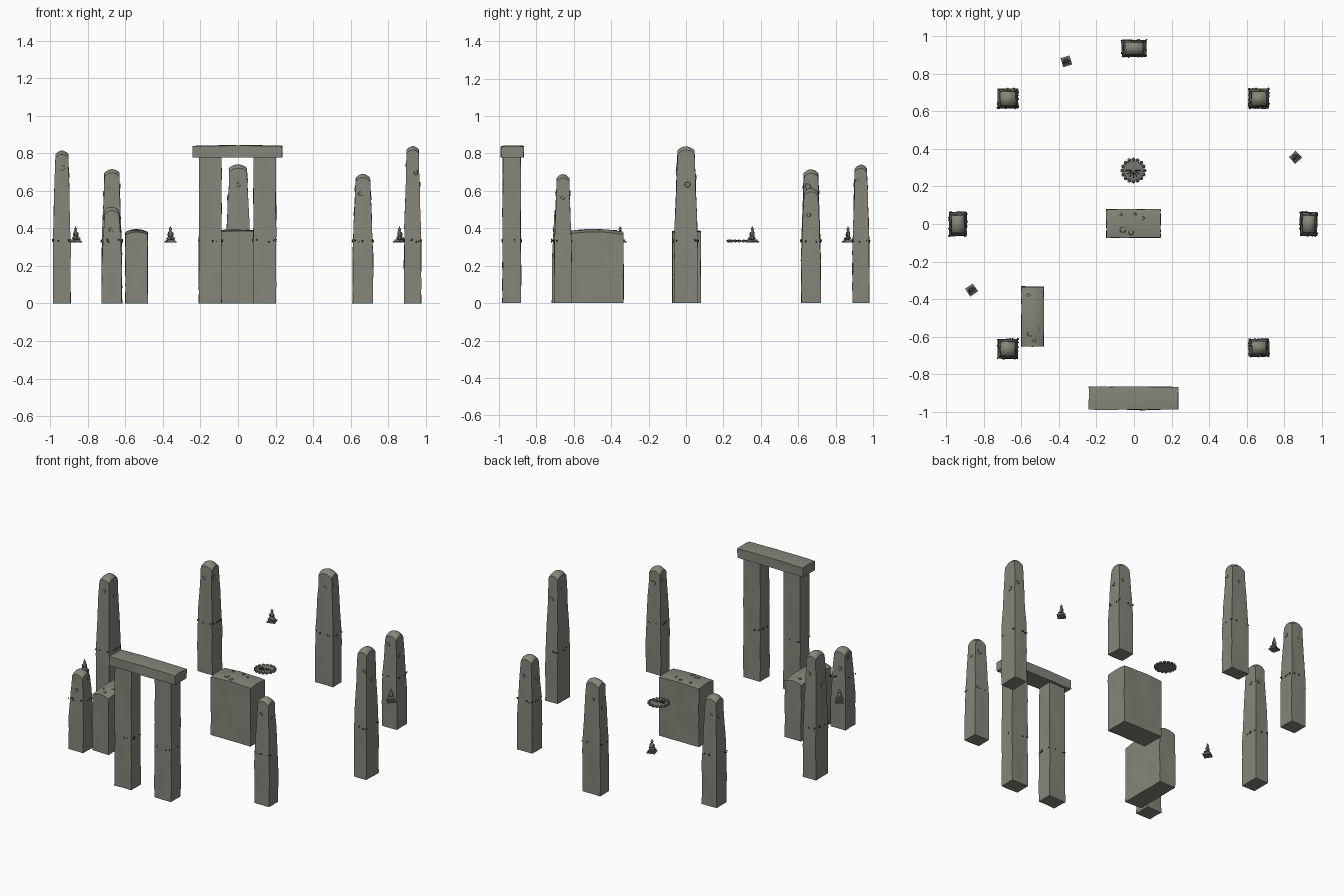
import bpy, bmesh, math, random
from mathutils import Vector, Matrix, noise

random.seed(4)
if "Cube" in bpy.data.objects:
    bpy.data.objects.remove(bpy.data.objects["Cube"])


def material(name, r, g, b):
    m = bpy.data.materials.new(name)
    m.use_nodes = True
    m.diffuse_color = (r, g, b, 1)
    bsdf = m.node_tree.nodes["Principled BSDF"]
    bsdf.inputs["Base Color"].default_value = (r, g, b, 1)
    bsdf.inputs["Roughness"].default_value = 0.9
    return m


STONE = material("weathered_stone", 0.235, 0.235, 0.19)
LICHEN = material("lichen", 0.21, 0.215, 0.165)
MOSS = material("dark_moss", 0.05, 0.06, 0.03)
IDOL = material("carved_stone", 0.18, 0.18, 0.155)
GROUND = 0.325  # level of the tufts, figures and hearth


def finish(bm, name, mat, angle=35):
    mesh = bpy.data.meshes.new(name)
    bm.normal_update()
    bm.to_mesh(mesh)
    bm.free()
    mesh.materials.append(mat)
    ob = bpy.data.objects.new(name, mesh)
    bpy.context.collection.objects.link(ob)
    bpy.ops.object.select_all(action="DESELECT")
    ob.select_set(True)
    bpy.context.view_layer.objects.active = ob
    bpy.ops.object.shade_smooth_by_angle(angle=math.radians(angle))
    return ob


def rough_block(name, x, y, w, d, h, z=0, taper=1.0, dome=0.0, rough=0.004):
    """Gridded box, narrowed above its middle, with a domed top."""
    bm = bmesh.new()
    bmesh.ops.create_cube(bm, size=2)
    bmesh.ops.subdivide_edges(bm, edges=bm.edges[:], cuts=7, use_grid_fill=True)
    for v in bm.verts:
        u, s, t = v.co.x, v.co.y, (v.co.z + 1) / 2
        k = 1 - (1 - taper) * max(0, t - 0.4) / 0.6
        p = Vector((x + u * k * w / 2, y + s * k * d / 2, z + t * h))
        p.z -= dome * (u * u + s * s) / 2 * t ** 3
        n = noise.noise_vector(p * 14) * rough
        n.z *= 0.4 if t > 0 else 0
        v.co = p + n
    return finish(bm, name, STONE)


def tufts(name, x, y, w, d):
    """Small clumps round the foot line of a stone."""
    bm = bmesh.new()
    for i in range(14):
        along = random.uniform(-1, 1)
        side = random.choice((-1, 1))
        u, v = (along, side) if i % 2 else (side, along)
        r = random.uniform(0.003, 0.006)
        place = Matrix.Translation((x + u * w * 0.51, y + v * d * 0.51,
                                    0.333 + random.uniform(-0.007, 0.007)))
        bmesh.ops.create_icosphere(bm, subdivisions=1, radius=r, matrix=place)
    finish(bm, name, MOSS, 20)


def patch(bm, at, normal, r):
    """Thin irregular lichen disc."""
    turn = Vector(normal).to_track_quat("Z", "Y").to_matrix().to_4x4()
    new = bmesh.ops.create_cone(bm, cap_ends=True, segments=10, radius1=r,
                                radius2=r * 0.85, depth=0.006,
                                matrix=Matrix.Translation(at) @ turn)["verts"]
    for v in new:
        v.co += noise.noise_vector(v.co * 60) * r * 0.2


# Ring of standing stones: name, x, y, width, depth, height
ring = [
    ("back_stone", 0, 0.935, 0.13, 0.09, 0.74),
    ("back_left_stone", 0.665, 0.668, 0.108, 0.104, 0.615),
    ("back_right_stone", -0.672, 0.668, 0.108, 0.104, 0.715),
    ("left_stone", 0.93, 0, 0.09, 0.126, 0.838),
    ("right_stone", -0.938, 0, 0.094, 0.126, 0.815),
    ("front_left_stone", 0.665, -0.658, 0.108, 0.094, 0.69),
    ("front_right_stone", -0.672, -0.665, 0.108, 0.104, 0.515),
]
for name, x, y, w, d, h in ring:
    rough_block(name, x, y, w, d, h, taper=0.72, dome=0.04)
    tufts(name + "_moss", x, y, w, d)
    # lichen on the outward and sideways faces of each upper half
    bm = bmesh.new()
    for i in range(4):
        z = h * random.uniform(0.72, 0.9)
        k = 1 - 0.28 * (z / h - 0.4) / 0.6
        r = random.uniform(0.011, 0.018)
        side = -1 if i % 2 else 1
        if i < 2:
            at, n = (x + random.uniform(-0.02, 0.02), y + side * d * k / 2, z), (0, side, 0)
        else:
            at, n = (x + side * w * k / 2, y + random.uniform(-0.02, 0.02), z), (side, 0, 0)
        patch(bm, at, n, r)
    finish(bm, name + "_lichen", LICHEN)

# Gateway: two posts and a lintel
for name, x in (("gate_post_left", 0.142), ("gate_post_right", -0.147)):
    rough_block(name, x, -0.932, 0.122, 0.098, 0.785, taper=0.97)
    tufts(name + "_moss", x, -0.932, 0.122, 0.098)
rough_block("gate_lintel", -0.003, -0.928, 0.476, 0.122, 0.065, z=0.778, dome=0.006)

# Altar blocks with lichen on top
rough_block("altar", -0.003, 0.003, 0.288, 0.152, 0.392, dome=0.012)
rough_block("side_altar", -0.54, -0.493, 0.118, 0.318, 0.396, dome=0.03)
bm = bmesh.new()
for x, y, r in ((-0.06, -0.03, 0.017), (-0.015, -0.045, 0.014), (0.005, 0.05, 0.009),
                (0.05, 0.03, 0.009), (-0.07, 0.05, 0.008)):
    patch(bm, (x, y, 0.391), (0, 0, 1), r)
for x, y, r in ((-0.55, -0.58, 0.022), (-0.52, -0.56, 0.014), (-0.51, -0.46, 0.012),
                (-0.55, -0.42, 0.015), (-0.56, -0.38, 0.012), (-0.53, -0.62, 0.010)):
    patch(bm, (x, y, 0.387), (0, 0, 1), r)
finish(bm, "altar_lichen", LICHEN)

# Hearth: ring of cobbles round a shallow bed with sticks
hearth = Vector((-0.003, 0.285, GROUND + 0.007))
bm = bmesh.new()
for i in range(16):
    a = math.tau * i / 16
    m = (Matrix.Translation(hearth) @ Matrix.Rotation(a, 4, "Z")
         @ Matrix.Translation((0.059, 0, 0)) @ Matrix.Diagonal((0.011, 0.0115, 0.009, 1)))
    bmesh.ops.create_icosphere(bm, subdivisions=1, radius=1, matrix=m)
finish(bm, "hearth_cobbles", IDOL, 20)
bm = bmesh.new()
bmesh.ops.create_cone(bm, cap_ends=True, segments=24, radius1=0.054, radius2=0.052,
                      depth=0.006, matrix=Matrix.Translation(hearth))
finish(bm, "hearth_bed", IDOL)
bm = bmesh.new()
for i in range(7):
    m = (Matrix.Translation(hearth + Vector((0, 0, 0.005)))
         @ Matrix.Rotation(math.pi + math.pi * i / 6, 4, "Z")
         @ Matrix.Translation((0.025, 0, 0)) @ Matrix.Rotation(math.pi / 2, 4, "Y"))
    bmesh.ops.create_cone(bm, cap_ends=True, segments=6, radius1=0.002,
                          radius2=0.002, depth=0.032, matrix=m)
finish(bm, "hearth_sticks", MOSS)


def figure(name, x, y, turn):
    """Seated figure on a slab: crossed legs, torso, arms and head."""
    root = Matrix.Translation((x, y, GROUND)) @ Matrix.Rotation(turn, 4, "Z")
    bm = bmesh.new()
    for size, z in ((0.05, 0.004), (0.038, 0.011)):
        bmesh.ops.create_cube(bm, size=1, matrix=root @ Matrix.Translation((0, 0, z))
                              @ Matrix.Diagonal((size, size, 0.008, 1)))
    balls = [((0, 0, 0.023), (0.02, 0.016, 0.009)), ((0, 0.002, 0.044), (0.012, 0.010, 0.020)),
             ((0, 0, 0.069), (0.008, 0.008, 0.010)), ((0, 0, 0.080), (0.004, 0.004, 0.005))]
    for s in (-1, 1):
        balls.append(((s * 0.012, -0.003, 0.041), (0.004, 0.006, 0.015)))
        balls.append(((s * 0.012, -0.010, 0.021), (0.012, 0.008, 0.006)))
    for at, radii in balls:
        bmesh.ops.create_uvsphere(bm, u_segments=10, v_segments=7, radius=1,
                                  matrix=root @ Matrix.Translation(at)
                                  @ Matrix.Diagonal((*radii, 1)))
    finish(bm, name, IDOL)


figure("back_figure", -0.36, 0.866, 0.3)
figure("left_figure", 0.86, 0.355, 0.75)
figure("right_figure", -0.865, -0.352, 0.6)
